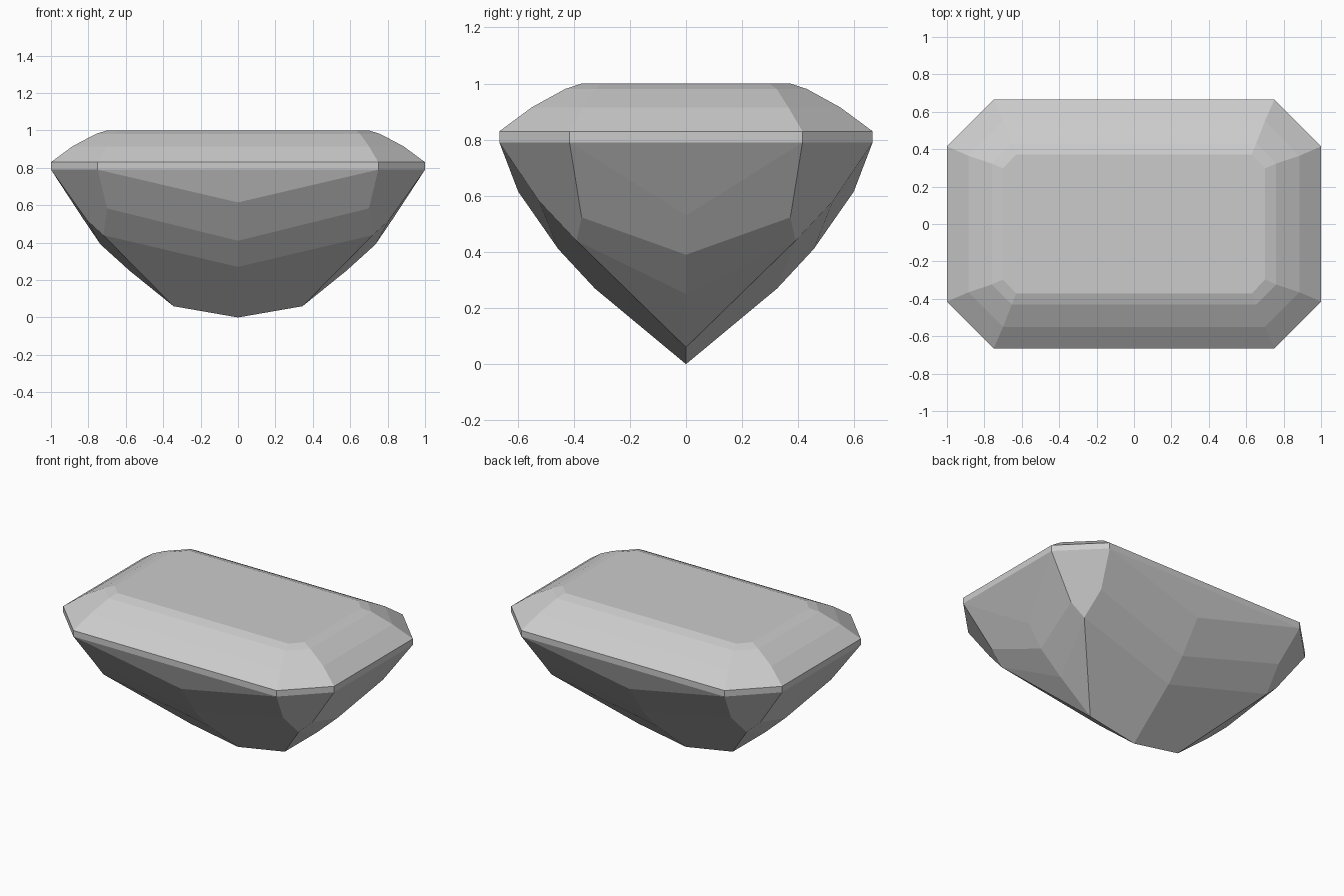
import bpy
import bmesh

cube = bpy.data.objects.get("Cube")
if cube:
    bpy.data.objects.remove(cube)

# One flat stone colour
stone = bpy.data.materials.new("pale grey stone")
stone.use_nodes = True
grey = (0.6, 0.6, 0.6, 1)
stone.diffuse_color = grey
stone.node_tree.nodes["Principled BSDF"].inputs["Base Color"].default_value = grey

bm = bmesh.new()


def facet(*points):
    bm.faces.new([bm.verts.new(p) for p in points])


def ring(x, y, corner_x, corner_y, z):
    """Quarter of an outline with a cut corner, from the long side to the end."""
    return [(0, y, z), (corner_x, y, z), (x, corner_y, z), (x, 0, z)]


# Girdle and stepped crown, one quarter, as stacked outlines
rings = [
    ring(1.0, 0.665, 0.75, 0.415, 0.79),
    ring(1.0, 0.665, 0.75, 0.415, 0.83),
    ring(0.885, 0.55, 0.70, 0.365, 0.915),
    ring(0.76, 0.43, 0.653, 0.323, 0.981),
    ring(0.70, 0.372, 0.63, 0.297, 1.0),
]
for low, high in zip(rings, rings[1:]):
    for i in range(3):
        facet(low[i], low[i + 1], high[i + 1], high[i])
facet((0, 0, 1.0), *rings[-1])

# Pavilion points: side and end centre lines, corner facet and keel
side_mid, corner_a, corner_b, end_mid = rings[0]
side = [(0, 0.598, 0.615), (0, 0.455, 0.41), (0, 0.325, 0.27)]
end = [(0.83, 0, 0.53), (0.735, 0, 0.39), (0.58, 0, 0.25)]
kite_side, kite_end, kite_tip = (0.70, 0.525, 0.583), (0.81, 0.372, 0.523), (0.72, 0.39, 0.44)
keel_end, keel_mid = (0.345, 0, 0.06), (0, 0, 0)

# Corner facet
facet(corner_a, corner_b, kite_end, kite_tip, kite_side)

# Long side facets, then end facets
facet(side_mid, corner_a, side[0])
facet(side[0], corner_a, kite_side, side[1])
facet(side[1], kite_side, kite_tip, side[2])
facet(side[2], kite_tip, keel_end, keel_mid)
facet(end_mid, corner_b, end[0])
facet(end[0], corner_b, kite_end, end[1])
facet(end[1], kite_end, kite_tip, end[2])
facet(end[2], kite_tip, keel_end)

# Mirror the quarter into the whole stone and weld it
for axis in range(2):
    copy = bmesh.ops.duplicate(bm, geom=bm.verts[:] + bm.edges[:] + bm.faces[:])["geom"]
    for v in copy:
        if isinstance(v, bmesh.types.BMVert):
            v.co[axis] *= -1
bmesh.ops.remove_doubles(bm, verts=bm.verts[:], dist=0.0005)
bmesh.ops.recalc_face_normals(bm, faces=bm.faces[:])

mesh = bpy.data.meshes.new("cut_gemstone")
bm.to_mesh(mesh)
bm.free()
mesh.materials.append(stone)
gem = bpy.data.objects.new("cut_gemstone", mesh)
bpy.context.collection.objects.link(gem)
